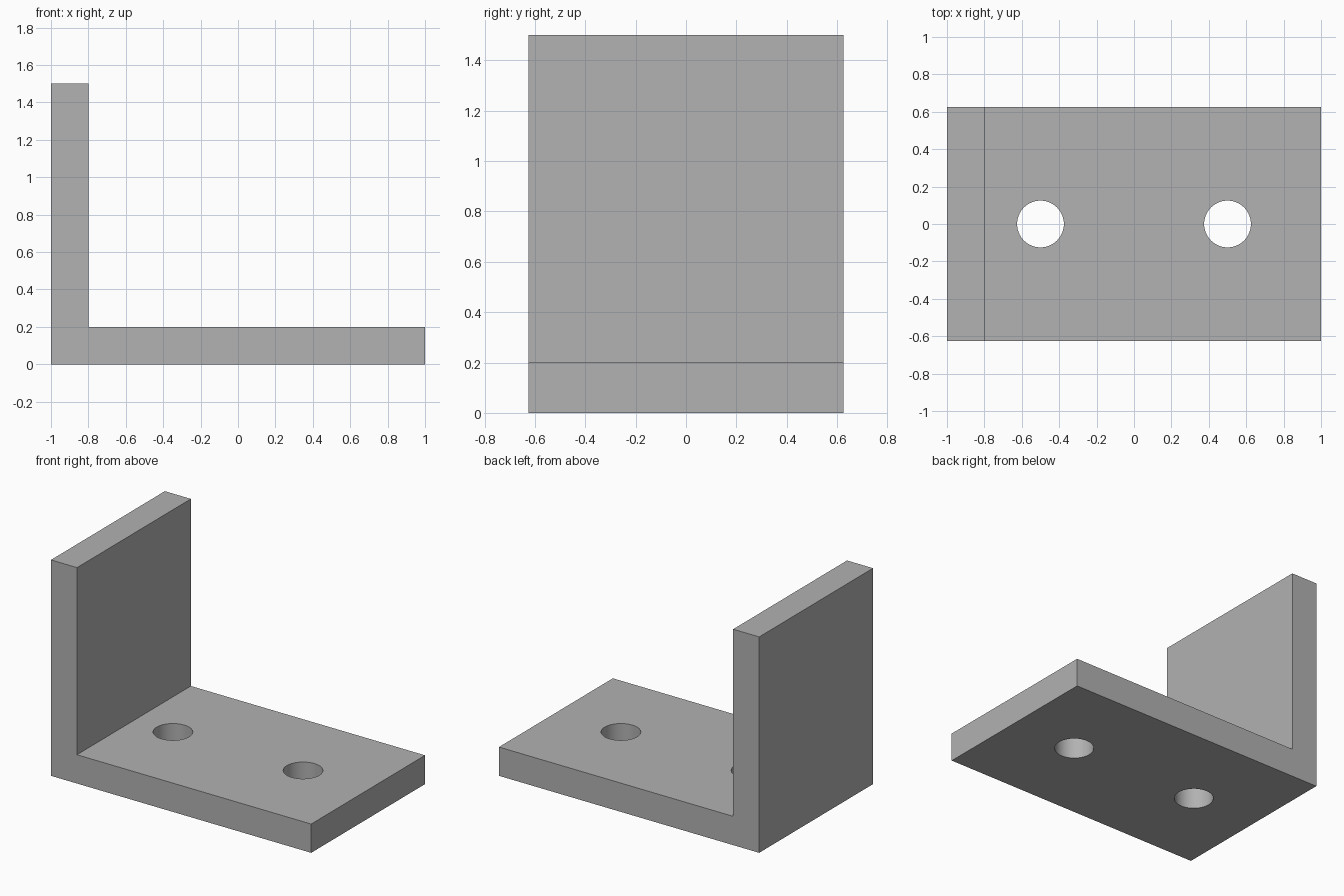
import bpy
import bmesh
import math

if "Cube" in bpy.data.objects:
    bpy.data.objects.remove(bpy.data.objects["Cube"], do_unlink=True)

LENGTH, DEPTH, HEIGHT, THICK = 2.0, 1.25, 1.5, 0.2
HOLE_RADIUS, HOLE_X = 0.125, 0.5

# Plain grey material
grey = bpy.data.materials.new("plain_grey")
grey.use_nodes = True
colour = (0.445, 0.445, 0.445, 1)
grey.diffuse_color = colour
grey.node_tree.nodes["Principled BSDF"].inputs["Base Color"].default_value = colour

# L-shaped bracket, extruded from its side profile
left, right = -LENGTH / 2, LENGTH / 2
profile = [(left, 0), (right, 0), (right, THICK), (left + THICK, THICK),
           (left + THICK, HEIGHT), (left, HEIGHT)]
bm = bmesh.new()
face = bm.faces.new([bm.verts.new((x, -DEPTH / 2, z)) for x, z in profile])
extruded = bmesh.ops.extrude_face_region(bm, geom=[face])["geom"]
bmesh.ops.translate(bm, vec=(0, DEPTH, 0),
                    verts=[v for v in extruded if isinstance(v, bmesh.types.BMVert)])
bmesh.ops.recalc_face_normals(bm, faces=bm.faces)
mesh = bpy.data.meshes.new("angle_bracket")
bm.to_mesh(mesh)
bm.free()
mesh.materials.append(grey)
bracket = bpy.data.objects.new("angle_bracket", mesh)
bpy.context.collection.objects.link(bracket)


def drill_hole(x):
    """Cut a round bolt hole through the base plate."""
    bpy.ops.mesh.primitive_cylinder_add(vertices=64, radius=HOLE_RADIUS,
                                        depth=THICK * 2, location=(x, 0, THICK / 2))
    cutter = bpy.context.object
    cutter.name = "hole_cutter"
    cutter.hide_render = True
    cutter.data.materials.append(grey)
    cut = bracket.modifiers.new("bolt_hole", "BOOLEAN")
    cut.operation = "DIFFERENCE"
    cut.solver = "EXACT"
    cut.object = cutter
    bpy.ops.object.select_all(action="DESELECT")
    bracket.select_set(True)
    bpy.context.view_layer.objects.active = bracket
    bpy.ops.object.modifier_apply(modifier=cut.name)
    bpy.data.objects.remove(cutter, do_unlink=True)


# Two bolt holes in the base
for side in (-1, 1):
    drill_hole(side * HOLE_X)

# Smooth hole walls, sharp plate edges
bpy.ops.object.shade_smooth_by_angle(angle=math.radians(30))
